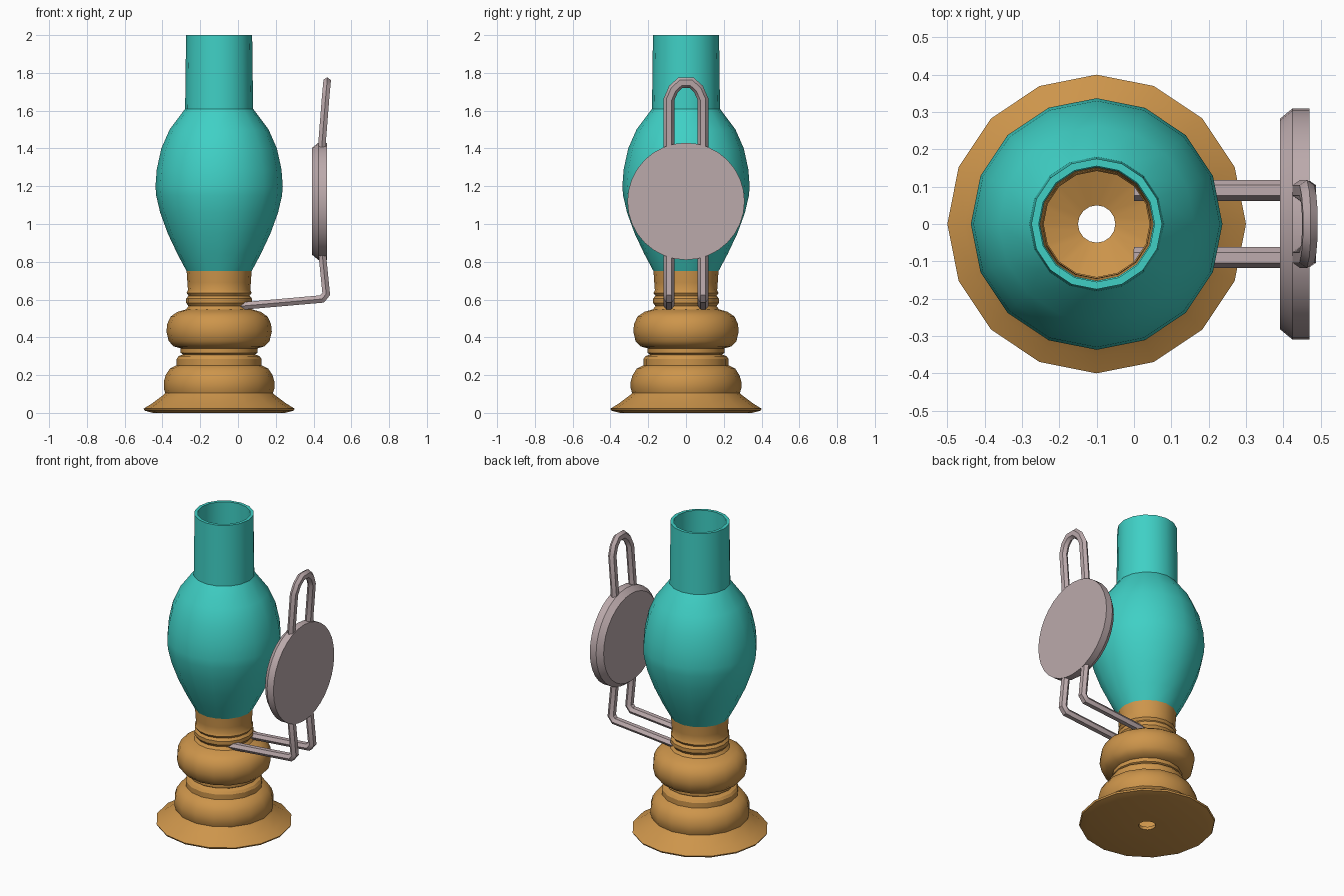
import bpy, bmesh, math
from mathutils import Vector

if "Cube" in bpy.data.objects:
    bpy.data.objects.remove(bpy.data.objects["Cube"])

AXIS = Vector((-0.1, 0, 0))   # lamp axis
WALL = 0.02


def material(name, rgb):
    m = bpy.data.materials.new(name)
    m.diffuse_color = (*rgb, 1)
    m.use_nodes = True
    m.node_tree.nodes["Principled BSDF"].inputs["Base Color"].default_value = m.diffuse_color
    return m


def finish(name, bm, mat, angle):
    bmesh.ops.recalc_face_normals(bm, faces=bm.faces)
    me = bpy.data.meshes.new(name)
    bm.to_mesh(me)
    bm.free()
    ob = bpy.data.objects.new(name, me)
    bpy.context.collection.objects.link(ob)
    me.materials.append(mat)
    bpy.ops.object.select_all(action='DESELECT')
    ob.select_set(True)
    bpy.context.view_layer.objects.active = ob
    bpy.ops.object.shade_smooth_by_angle(angle=math.radians(angle))
    return ob


def lathe(name, profile, mat, sides=16):
    """Revolve a closed (radius, z) outline around the lamp axis."""
    bm = bmesh.new()
    rings = []
    for i in range(sides):
        a = 2 * math.pi * i / sides
        rings.append([bm.verts.new(AXIS + Vector((r * math.cos(a), r * math.sin(a), z)))
                      for r, z in profile])
    n = len(profile)
    for i in range(sides):
        p, q = rings[i], rings[(i + 1) % sides]
        for j in range(n):
            k = (j + 1) % n
            bm.faces.new((p[j], q[j], q[k], p[k]))
    return finish(name, bm, mat, 32)


def sweep(name, path, ring, mat):
    """Slide a cross-section along a path, mitred at every corner."""
    bm = bmesh.new()
    loops = [[bm.verts.new(path[0] + v) for v in ring]]
    for i in range(1, len(path)):
        d = (path[i] - path[i - 1]).normalized()
        e = (path[i + 1] - path[i]).normalized() if i + 1 < len(path) else d
        nrm = (d + e).normalized()
        loops.append([bm.verts.new(v.co + d * ((path[i] - v.co).dot(nrm) / d.dot(nrm)))
                      for v in loops[-1]])
    n = len(ring)
    for a, b in zip(loops, loops[1:]):
        for j in range(n):
            k = (j + 1) % n
            bm.faces.new((a[j], a[k], b[k], b[j]))
    bm.faces.new(loops[0])
    bm.faces.new(loops[-1])
    return finish(name, bm, mat, 40)


brass = material("warm_brass", (0.61, 0.30, 0.07))
teal = material("teal_glass", (0.05, 0.63, 0.56))
metal = material("pale_metal", (0.50, 0.40, 0.41))

# turned base: foot, then the stacked mouldings up to the neck
foot = [(0.05, 0), (0.35, 0), (0.395, 0.012), (0.40, 0.022), (0.355, 0.05), (0.295, 0.095)]
body = [(0.285, 0.105), (0.293, 0.13), (0.293, 0.165), (0.283, 0.20), (0.26, 0.235),
        (0.225, 0.252), (0.225, 0.285), (0.215, 0.30), (0.19, 0.31), (0.204, 0.318),
        (0.204, 0.342), (0.24, 0.352), (0.267, 0.38), (0.279, 0.43), (0.275, 0.47),
        (0.257, 0.51), (0.22, 0.535), (0.175, 0.548), (0.162, 0.565), (0.174, 0.582),
        (0.174, 0.605), (0.162, 0.62), (0.172, 0.635), (0.165, 0.65), (0.168, 0.69),
        (0.172, 0.75)]
inner = [(r - WALL, z) for r, z in reversed(body)]
lathe("base", foot + body + inner + [(0.05, 0.02)], brass)

# glass chimney with its bulb
glass = [(0.172, 0.75), (0.22, 0.84), (0.272, 0.95), (0.312, 1.06), (0.333, 1.15),
         (0.337, 1.2), (0.330, 1.29), (0.306, 1.40), (0.262, 1.50), (0.18, 1.61),
         (0.175, 2.0)]
lathe("glass_chimney", glass + [(r - WALL, z) for r, z in reversed(glass)], teal)

# bracket: one bent bar, two arms joined by the hanging loop
half = [(0.0, 0.09, 0.564), (0.445, 0.09, 0.603), (0.467, 0.09, 0.63),
        (0.447, 0.09, 0.83), (0.445, 0.09, 1.43), (0.463, 0.09, 1.66),
        (0.468, 0.066, 1.715), (0.471, 0.028, 1.749)]
path = [Vector(p) for p in half] + [Vector((x, -y, z)) for x, y, z in reversed(half)]
ring = [Vector((0, 0.028 * math.cos(a), 0.023 * math.sin(a)))
        for a in (math.pi * i / 3 for i in range(6))]
sweep("reflector_bracket", path, ring, metal)

# round reflector with a chamfered inner edge
bm = bmesh.new()
N = 32
loops = []
for x, r in ((0.391, 0.282), (0.425, 0.31), (0.470, 0.31)):
    loops.append([bm.verts.new((x, r * math.cos(2 * math.pi * i / N),
                                1.12 + r * math.sin(2 * math.pi * i / N))) for i in range(N)])
for a, b in zip(loops, loops[1:]):
    for j in range(N):
        bm.faces.new((a[j], a[(j + 1) % N], b[(j + 1) % N], b[j]))
bm.faces.new(loops[0])
bm.faces.new(loops[-1])
finish("reflector_disc", bm, metal, 30)
